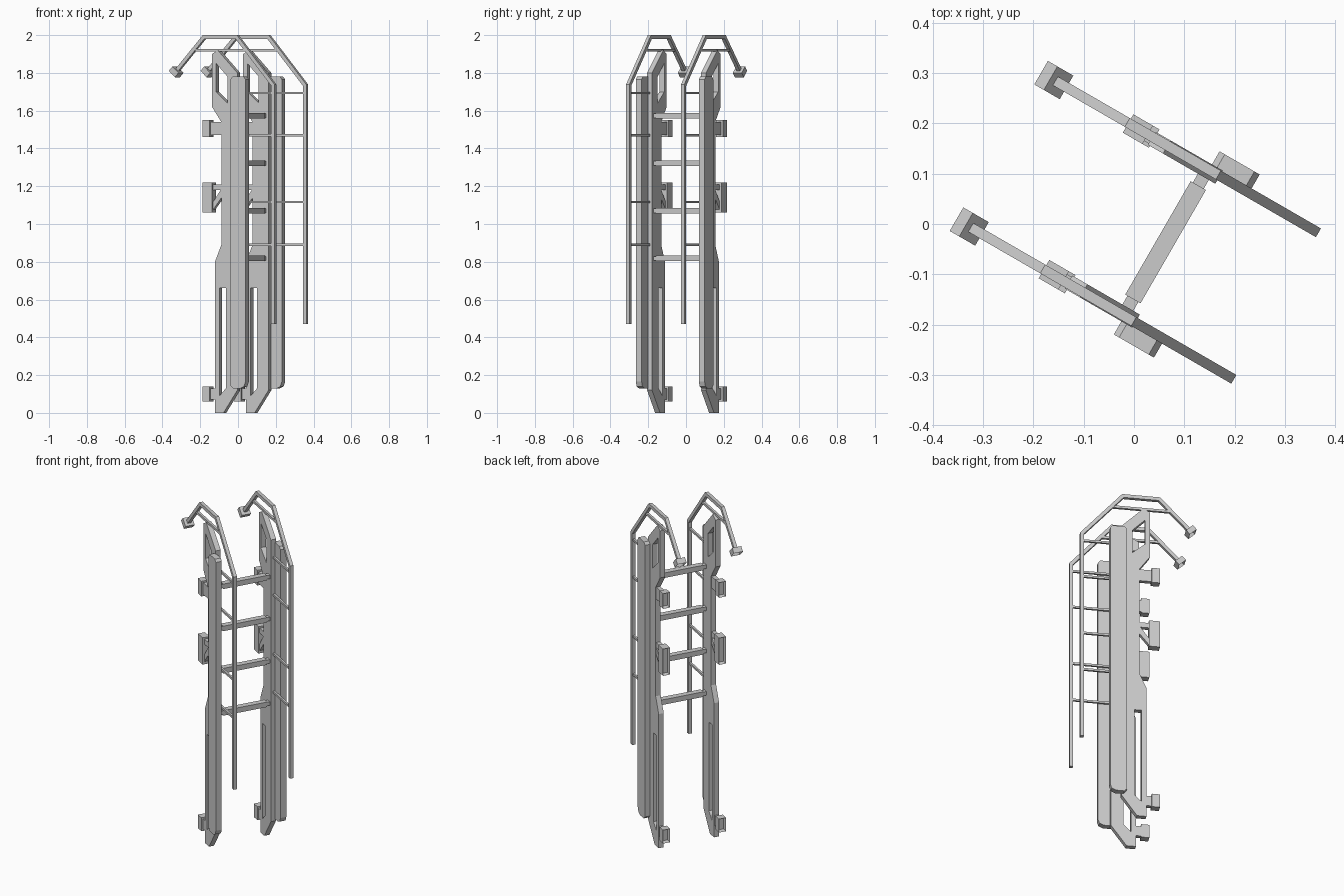
import bpy, bmesh
from math import radians
from mathutils import Matrix, Vector

cube = bpy.data.objects.get("Cube")
if cube:
    bpy.data.objects.remove(cube, do_unlink=True)

grey = bpy.data.materials.new("light grey metal")
grey.use_nodes = True
grey.diffuse_color = (0.6, 0.6, 0.6, 1)
grey.node_tree.nodes["Principled BSDF"].inputs["Base Color"].default_value = (0.6, 0.6, 0.6, 1)

TURN = Matrix.Rotation(radians(-30), 4, 'Z')      # whole ladder is turned about z


def prism(name, outlines, v0, v1, cup=None):
    """Side outlines (depth, height), later ones cut holes, thickened from v0 to v1.
    cup = direction of a side face that gets a recessed pocket."""
    curve = bpy.data.curves.new(name, 'CURVE')
    curve.dimensions = '2D'
    curve.fill_mode = 'BOTH'
    curve.extrude = abs(v1 - v0) / 2
    for pts in outlines:
        spline = curve.splines.new('POLY')
        spline.points.add(len(pts) - 1)
        for p, (u, z) in zip(spline.points, pts):
            p.co = (u, z, 0, 1)
        spline.use_cyclic_u = True
    temp = bpy.data.objects.new(name, curve)
    bpy.context.collection.objects.link(temp)
    bpy.context.view_layer.update()
    dg = bpy.context.evaluated_depsgraph_get()
    mesh = bpy.data.meshes.new_from_object(temp.evaluated_get(dg))
    bpy.data.objects.remove(temp, do_unlink=True)
    bm = bmesh.new()
    bm.from_mesh(mesh)
    bmesh.ops.remove_doubles(bm, verts=bm.verts, dist=0.0002)
    bmesh.ops.recalc_face_normals(bm, faces=bm.faces)
    if cup:
        bm.normal_update()
        d = Vector((cup[0], cup[1], 0)).normalized()
        face = max(bm.faces, key=lambda f: f.normal.dot(d))
        bmesh.ops.inset_individual(bm, faces=[face], thickness=0.008, depth=-0.022)
    bm.transform(TURN @ Matrix.Translation((0, (v0 + v1) / 2, 0)) @ Matrix.Rotation(radians(90), 4, 'X'))
    for f in bm.faces:
        f.smooth = False
    bm.to_mesh(mesh)
    bm.free()
    mesh.materials.clear()
    mesh.materials.append(grey)
    obj = bpy.data.objects.new(name, mesh)
    bpy.context.collection.objects.link(obj)
    return obj


def rect(u0, u1, z0, z1):
    return [(u0, z0), (u1, z0), (u1, z1), (u0, z1)]


def ribbon(path, width):
    """Mitred outline around an open path."""
    pts = [Vector(p) for p in path]
    left, right = [], []
    for i, p in enumerate(pts):
        a = (p - pts[i - 1]).normalized() if i else None
        b = (pts[i + 1] - p).normalized() if i < len(pts) - 1 else None
        a, b = a or b, b or a
        n = Vector((-a.y, a.x)) + Vector((-b.y, b.x))
        n.normalize()
        off = n * (width / 2) / n.dot(Vector((-a.y, a.x)))
        left.append(tuple(p + off))
        right.append(tuple(p - off))
    return left + right[::-1]


plate = [(-.037, 0), (.015, 0), (.1, .12), (.1, 1.8), (-.02, 1.92), (-.055, 1.9),
         (-.055, 1.62), (.002, 1.54), (.002, .89), (-.037, .8)]
slot = [(-.01, .09), (.03, .13), (.03, .66), (-.01, .66)]
window = [(-.03, 1.7), (.04, 1.64), (.04, 1.78), (-.03, 1.85)]
pad = [(.09, .13), (.135, .13), (.158, .14), (.167, .165), (.167, 1.765), (.155, 1.78),
       (.087, 1.78), (.075, 1.765), (.075, .145)]
rail = [(-.272, 1.815), (-.108, 1.99), (.092, 1.99), (.316, 1.735), (.316, .47)]

for s, side in ((1, "left"), (-1, "right")):
    def part(name, outlines, v0, v1, cup=None):
        return prism(f"{side}_{name}", outlines, s * v0, s * v1, cup)

    # Side plate and outer stile
    part("side_plate", [plate, slot, window], .15, .18)
    part("stile", [pad], .175, .21)

    # Handrail with its braces
    part("handrail", [ribbon(rail, .02)], .158, .178)
    part("handrail_top_brace", [rect(-.168, .152, 1.913, 1.927)], .161, .175)
    for i, z in enumerate((.89, 1.117, 1.47, 1.693)):
        part(f"handrail_brace_{i + 1}", [rect(.095, .312, z - .006, z + .006)], .162, .174)

    # Hollow foot at the end of the handrail
    along = (rail[0] - Vector(rail[1])) if isinstance(rail[0], Vector) else Vector(rail[0]) - Vector(rail[1])
    along.normalize()
    start = Vector(rail[0]) - along * .003
    part("handrail_foot", [ribbon([start, start + along * .032], .05)], .141, .195, along)

    # Hollow mounting brackets on the back edge
    for name, z0, z1, u1 in (("lower", .06, .14, -.065), ("middle", 1.06, 1.22, -.05),
                             ("upper", 1.46, 1.55, -.065)):
        part(f"{name}_bracket", [rect(-.11, u1, z0, z1)], .146, .188, (-1, 0))
    part("lower_bracket_stem", [rect(-.068, -.03, .07, .13)], .153, .177)
    part("upper_bracket_stem", [rect(-.068, .01, 1.47, 1.54)], .153, .177)
    part("middle_bracket_arm", [rect(-.055, .01, 1.18, 1.21)], .153, .177)
    part("middle_bracket_strut", [[(-.055, 1.07), (.01, 1.15), (.01, 1.2), (-.055, 1.11)]], .153, .177)

# Rungs with narrower end pegs
for i, z in enumerate((.818, 1.07, 1.322, 1.573)):
    prism(f"rung_{i + 1}", [rect(.055, .09, z - .015, z + .015)], -.13, .13)
    prism(f"rung_peg_{i + 1}", [rect(.06, .085, z - .011, z + .011)], -.155, .155)
